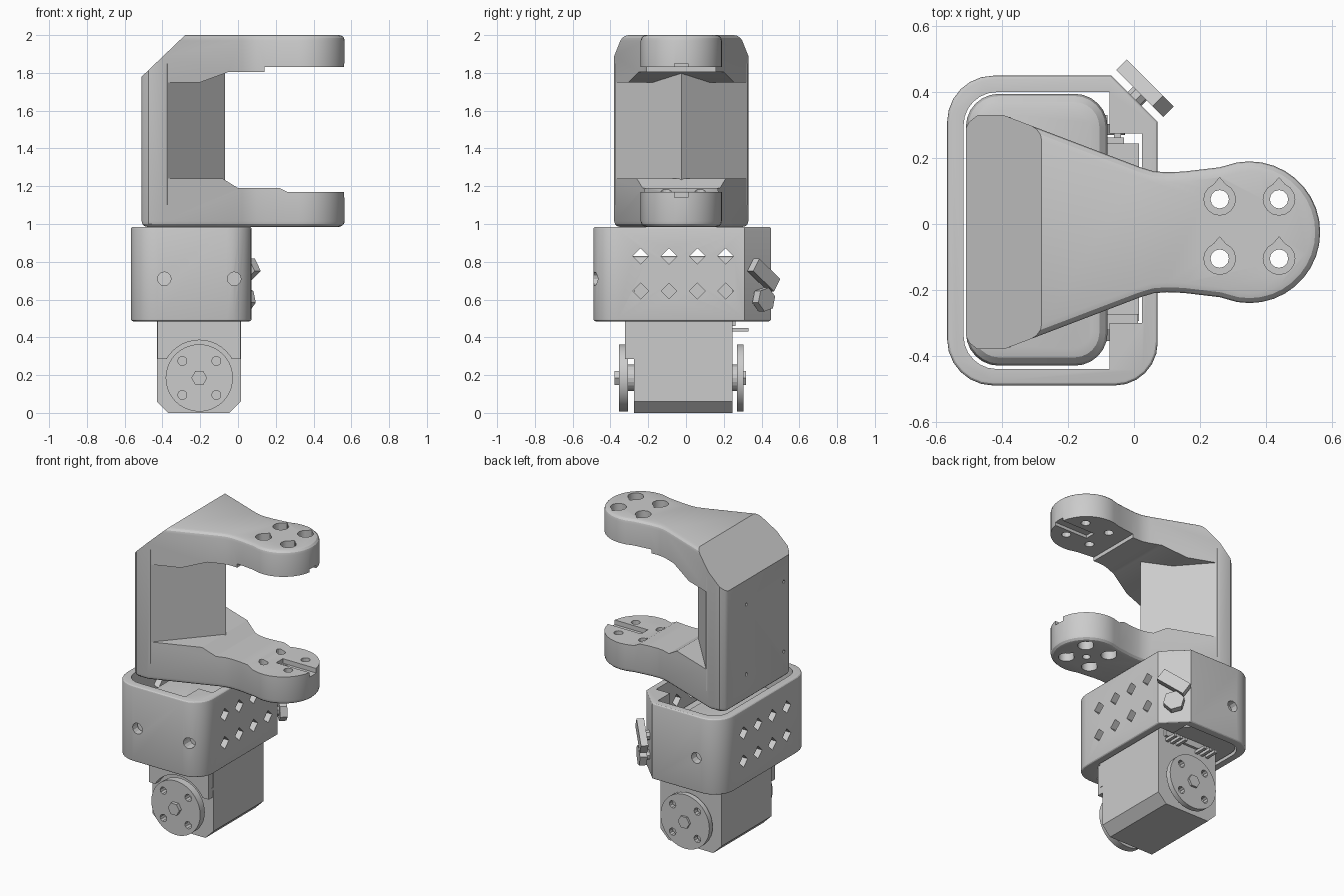
import bpy, bmesh
from math import pi, cos, sin, radians
from mathutils import Vector, Matrix

if "Cube" in bpy.data.objects:
    bpy.data.objects.remove(bpy.data.objects["Cube"])

grey = bpy.data.materials.new("plain grey")
grey.use_nodes = True
COLOUR = (0.6, 0.6, 0.6, 1)
grey.diffuse_color = COLOUR
grey.node_tree.nodes["Principled BSDF"].inputs["Base Color"].default_value = COLOUR

PLACE = {"X": lambda u, v, w: (w, u, v),
         "Y": lambda u, v, w: (u, w, v),
         "Z": lambda u, v, w: (u, v, w)}


def prism(name, pts, axis, lo, hi, bevel=0, ends=(0, 1), matrix=None):
    """Extrude a flat outline along an axis, optionally rounding its end rims."""
    bm = bmesh.new()
    rings = [[bm.verts.new(PLACE[axis](u, v, w)) for u, v in pts] for w in (lo, hi)]
    caps = [bm.faces.new(r) for r in rings]
    n = len(pts)
    for i in range(n):
        j = (i + 1) % n
        bm.faces.new((rings[0][i], rings[0][j], rings[1][j], rings[1][i]))
    bmesh.ops.recalc_face_normals(bm, faces=bm.faces[:])
    if bevel:
        rim = [e for k in ends for e in caps[k].edges]
        bmesh.ops.bevel(bm, geom=rim, offset=bevel, segments=3, profile=0.5, affect="EDGES")
    if matrix:
        bm.transform(matrix)
    mesh = bpy.data.meshes.new(name)
    bm.to_mesh(mesh)
    bm.free()
    ob = bpy.data.objects.new(name, mesh)
    bpy.context.collection.objects.link(ob)
    mesh.materials.append(grey)
    return ob


def circle(u, v, r, n=24, start=0.0):
    return [(u + r * cos(start + 2 * pi * i / n), v + r * sin(start + 2 * pi * i / n))
            for i in range(n)]


def rect(u0, u1, v0, v1):
    return [(u0, v0), (u1, v0), (u1, v1), (u0, v1)]


def rounded(corners, steps=6):
    """Outline from (u, v, radius) corners."""
    out = []
    for i, (u, v, r) in enumerate(corners):
        p = Vector((u, v))
        if not r:
            out.append((u, v))
            continue
        a = Vector(corners[i - 1][:2])
        b = Vector(corners[(i + 1) % len(corners)][:2])
        a = p + (a - p).normalized() * r
        b = p + (b - p).normalized() * r
        c = a + b - p
        for k in range(steps + 1):
            t = k / steps * pi / 2
            out.append(tuple(c + (p - b) * cos(t) + (p - a) * sin(t)))
    return out


def boolean(ob, tool, mode="DIFFERENCE"):
    mod = ob.modifiers.new("cut", "BOOLEAN")
    mod.operation, mod.object, mod.solver = mode, tool, "EXACT"
    bpy.context.view_layer.objects.active = ob
    bpy.ops.object.modifier_apply(modifier=mod.name)
    bpy.data.objects.remove(tool)


def cut(ob, pts, axis, lo, hi):
    boolean(ob, prism("cutter", pts, axis, lo, hi))


def smooth(ob, angle=28):
    bpy.ops.object.select_all(action="DESELECT")
    ob.select_set(True)
    bpy.context.view_layer.objects.active = ob
    bpy.ops.object.shade_smooth_by_angle(angle=radians(angle))


# Fork: side profile intersected with a waisted plan ending in a disc
MID, TIP, TIP_R = -0.025, 0.35, 0.215
half = [(-0.51, 0.315), (-0.5, 0.335), (-0.475, 0.355), (-0.395, 0.355), (0.02, 0.197),
        (0.06, 0.185), (0.1, 0.182), (0.15, 0.184), (0.26, 0.197)]
arc = [(TIP + TIP_R * cos(a), TIP_R * sin(a))
       for a in (radians(100 - 10 * i) for i in range(21))]
plan = half + arc + [(x, -y) for x, y in reversed(half)]
plan = [(x, y + MID) for x, y in plan]
side = [(-0.6, 0.9), (0.7, 0.9), (0.7, 1.17), (0.26, 1.17), (0.22, 1.19), (0, 1.19),
        (-0.08, 1.24), (-0.38, 1.24), (-0.38, 1.75), (-0.2, 1.75), (-0.05, 1.805),
        (0.14, 1.805), (0.14, 1.83), (0.7, 1.83), (0.7, 2.1), (-0.175, 2.1),
        (-0.28, 2.0), (-0.51, 1.78), (-0.6, 1.694)]
fork = prism("fork_bracket", plan, "Z", 0.985, 2.0, bevel=0.03)
boolean(fork, prism("profile", side, "Y", -0.6, 0.6), "INTERSECT")

# Teardrop screw seats, through holes and cable slots in both arms
for x in (0.26, 0.44):
    for y in (0.075, -0.105):
        cut(fork, circle(x, y, 0.028, 12), "Z", 0.9, 2.1)
        drop = circle(x, y, 0.048, 16)
        drop[4] = (x, y + 0.066)
        cut(fork, drop, "Z", 1.9, 2.1)
        cut(fork, drop, "Z", 0.9, 1.09)
cut(fork, circle(TIP, MID, 0.025, 12), "Z", 0.9, 1.3)
for lo, hi in ((1.14, 1.3), (1.7, 1.85)):
    cut(fork, rect(0.32, 0.7, MID - 0.035, MID + 0.035), "Z", lo, hi)
# Pin holes in the back of the column
for y in (0.1, -0.29):
    for z in (1.16, 1.62):
        cut(fork, circle(y, z, 0.011, 8), "X", -0.6, -0.46)
smooth(fork)

# Wedge-shaped rib along the column
prism("column_rib", [(-0.4, 0.325), (-0.375, 0.325), (-0.07, MID), (-0.375, -0.375),
                     (-0.4, -0.375)], "Z", 1.1, 1.85)

# Frame: rounded sleeve with one cut corner and inner corner posts
outer = rounded([(-0.567, -0.49, 0.14), (0.072, -0.49, 0.13), (0.072, 0.31, 0),
                 (-0.068, 0.45, 0), (-0.567, 0.45, 0.14)])
inner = rounded([(-0.517, -0.44, 0.1), (-0.075, -0.44, 0), (-0.075, -0.3, 0),
                 (0.025, -0.3, 0), (0.025, 0.275, 0), (-0.075, 0.275, 0),
                 (-0.075, 0.4, 0), (-0.517, 0.4, 0.1)])
frame = prism("frame_sleeve", outer, "Z", 0.485, 0.985, bevel=0.012)
cut(frame, inner, "Z", 0.4, 1.1)
for y in (-0.24, -0.09, 0.06, 0.21):
    for z in (0.83, 0.645):
        for lo, hi in ((-0.7, -0.5), (0.01, 0.2)):
            cut(frame, circle(y, z, 0.042, 4), "X", lo, hi)
for x in (-0.39, -0.02):
    cut(frame, circle(x, 0.71, 0.036, 12), "Y", -0.6, -0.42)
cut(frame, circle(-0.39, 0.71, 0.036, 12), "Y", 0.38, 0.6)
smooth(frame)

# Screw heads on the cut corner
for name, z, pts, tilt in (("upper_corner_screw", 0.73, rect(-0.095, 0.095, -0.04, 0.04), -35),
                           ("lower_corner_screw", 0.6, circle(0, 0, 0.065, 6), 15)):
    turn = (Matrix.Translation((0, 0.378, z)) @ Matrix.Rotation(radians(45), 4, "Z")
            @ Matrix.Rotation(radians(tilt), 4, "X"))
    prism(name, pts, "X", 0.025, 0.07, matrix=turn)
    prism(name + "_shank", circle(0, 0, 0.03, 8), "X", -0.02, 0.03, matrix=turn)

# Upper motor inside the frame
upper = prism("upper_motor", rounded([(-0.51, -0.43, 0.1), (-0.08, -0.43, 0.1),
                                      (-0.08, 0.395, 0.1), (-0.51, 0.395, 0.1)]),
              "Z", 0.5, 0.83, bevel=0.05, ends=(1,))
smooth(upper)

# Lower motor with chamfered base and arched front step
AX, AZ = -0.205, 0.185
prism("lower_motor", [(-0.37, 0), (-0.045, 0), (0.015, 0.06), (0.015, 0.76), (-0.43, 0.76),
                      (-0.43, 0.06)], "Y", -0.275, 0.245)
step = prism("motor_front_step", rect(-0.425, 0.012, 0.285, 0.6), "Y", -0.322, -0.27)
cut(step, circle(AX, AZ, 0.2, 40), "Y", -0.4, -0.2)

# Output discs with screw holes, hubs and centre screws
for name, near, far, base, tip in (("front", -0.355, -0.307, -0.27, -0.378),
                                   ("back", 0.27, 0.304, 0.24, 0.318)):
    disc = prism(name + "_output_disc", circle(AX, AZ, 0.178, 40), "Y", near, far)
    for u in (-0.09, 0.09):
        for v in (-0.09, 0.09):
            cut(disc, circle(AX + u, AZ + v, 0.024, 10), "Y", near - 0.1, far + 0.1)
    smooth(disc)
    inside = near if name == "back" else far
    prism(name + "_hub", circle(AX, AZ, 0.07, 20), "Y", *sorted((base, inside)))
    prism(name + "_centre_screw", circle(AX, AZ, 0.042, 6), "Y", *sorted((inside, tip)))

# Cable socket with pins on the back of the lower motor
prism("cable_socket", rect(-0.38, -0.03, 0.46, 0.56), "Y", 0.24, 0.262)
for side_x in (-0.32, -0.09):
    for k in (-1, 0, 1):
        x = side_x + 0.04 * k
        prism("socket_pin", rect(x - 0.01, x + 0.01, 0.43, 0.45), "Y", 0.24, 0.33)
prism("side_clip", rect(-0.03, 0.015, 0.33, 0.35), "Y", -0.295, -0.27)
